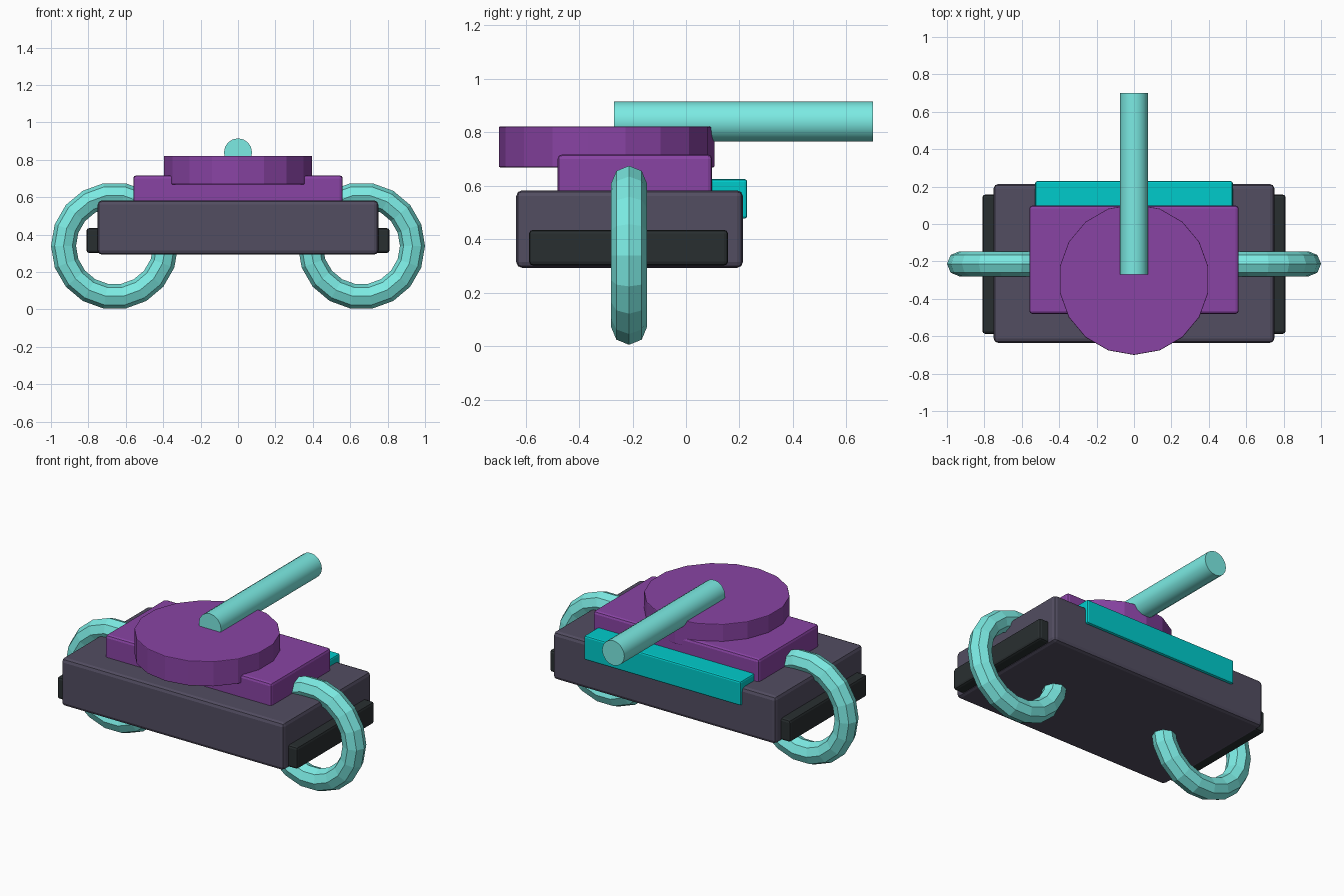
import bpy, math

if "Cube" in bpy.data.objects:
    bpy.data.objects.remove(bpy.data.objects["Cube"])


def material(name, rgb):
    m = bpy.data.materials.new(name)
    m.diffuse_color = (*rgb, 1)
    m.use_nodes = True
    m.node_tree.nodes["Principled BSDF"].inputs["Base Color"].default_value = m.diffuse_color
    return m


HULL = material("hull_grey", (0.085, 0.075, 0.12))
DARK = material("dark_rubber", (0.022, 0.028, 0.03))
PURPLE = material("purple", (0.25, 0.057, 0.37))
AQUA = material("aqua", (0.2, 0.83, 0.77))
TEAL = material("teal", (0.0, 0.6, 0.6))


def finish(name, mat, bevel=0.0):
    o = bpy.context.object
    o.name = name
    o.data.materials.append(mat)
    if bevel:
        b = o.modifiers.new("bevel", 'BEVEL')
        b.width = bevel
        b.segments = 2
    return o


def box(name, lo, hi, mat, bevel):
    bpy.ops.mesh.primitive_cube_add(size=1, location=[(a + b) / 2 for a, b in zip(lo, hi)])
    bpy.context.object.scale = [b - a for a, b in zip(lo, hi)]
    bpy.ops.object.transform_apply(location=False, rotation=False, scale=True)
    return finish(name, mat, bevel)


# Hull, turret base and rear panel
box("hull", (-0.75, -0.635, 0.293), (0.75, 0.213, 0.583), HULL, 0.022)
box("turret_base", (-0.56, -0.48, 0.50), (0.56, 0.098, 0.717), PURPLE, 0.016)
box("rear_panel", (-0.528, 0.06, 0.477), (0.528, 0.229, 0.625), TEAL, 0.01)

# Turret disc
bpy.ops.mesh.primitive_cylinder_add(vertices=18, radius=0.403, depth=0.152,
                                    location=(0, -0.297, 0.745))
finish("turret_disc", PURPLE, 0.004)

# Barrel lying along y, half sunk into the disc
bpy.ops.mesh.primitive_cylinder_add(vertices=16, radius=0.075, depth=0.97,
                                    location=(0, 0.215, 0.84),
                                    rotation=(math.pi / 2, 0, 0))
finish("barrel", AQUA)
bpy.ops.object.shade_smooth_by_angle(angle=math.radians(35))

# Side pods and side rings
for side, s in (("left", -1), ("right", 1)):
    x0, x1 = sorted((s * 0.66, s * 0.81))
    box(side + "_side_pod", (x0, -0.587, 0.302), (x1, 0.157, 0.435), DARK, 0.014)
    bpy.ops.mesh.primitive_torus_add(major_segments=18, minor_segments=8,
                                     major_radius=0.273, minor_radius=0.067,
                                     location=(s * 0.66, -0.213, 0.34),
                                     rotation=(math.pi / 2, 0, 0))
    finish(side + "_ring", AQUA)
